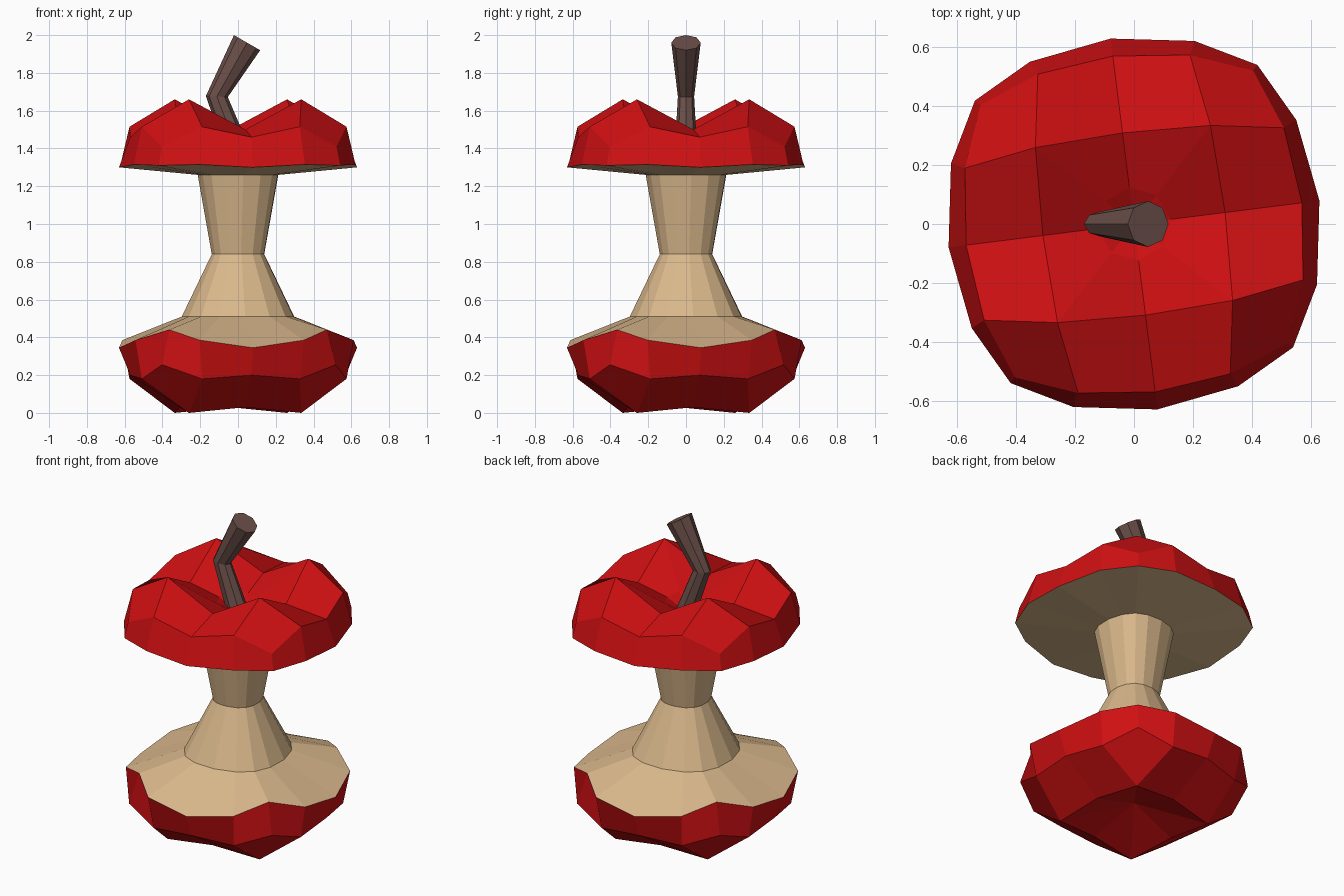
import bpy, bmesh, math
from mathutils import Vector

if "Cube" in bpy.data.objects:
    bpy.data.objects.remove(bpy.data.objects["Cube"])

TWIST = 7.2
OFFSETS = [0, 25.5, 45, 64.5]   # mid, side, corner, side of each quarter


def material(name, rgb):
    m = bpy.data.materials.new(name)
    m.diffuse_color = (*rgb, 1)
    m.use_nodes = True
    m.node_tree.nodes["Principled BSDF"].inputs["Base Color"].default_value = m.diffuse_color
    return m


red = material("red skin", (0.62, 0.005, 0.006))
tan = material("tan flesh", (0.70, 0.48, 0.26))
brown = material("brown stem", (0.15, 0.08, 0.068))


def ring(bm, mid, side, corner):
    """16 points with four-fold symmetry; each argument is (radius, z)."""
    pts = []
    for i in range(16):
        r, z = (mid, side, corner, side)[i % 4]
        a = math.radians(90 * (i // 4) + TWIST + OFFSETS[i % 4])
        pts.append(bm.verts.new((r * math.cos(a), r * math.sin(a), z)))
    return pts


def ring8(bm, mid, corner):
    """8 points alternating mid and corner."""
    pts = []
    for i in range(8):
        r, z = (mid, corner)[i % 2]
        a = math.radians(45 * i + TWIST)
        pts.append(bm.verts.new((r * math.cos(a), r * math.sin(a), z)))
    return pts


def bridge(bm, a, b):
    n = len(a)
    for i in range(n):
        j = (i + 1) % n
        bm.faces.new((a[i], a[j], b[j], b[i]))


def fan(bm, a, centre):
    c = bm.verts.new(centre)
    for i in range(len(a)):
        bm.faces.new((a[i], a[(i + 1) % len(a)], c))


def crown(bm, outer, inner):
    """Join a 16-point ring to an 8-point ring with all-quad corners."""
    for q in range(4):
        o = [outer[(4 * q + k) % 16] for k in range(5)]
        n = [inner[(2 * q + k) % 8] for k in range(3)]
        bm.faces.new((o[0], o[1], n[1], n[0]))
        bm.faces.new((o[1], o[2], o[3], n[1]))
        bm.faces.new((o[3], o[4], n[2], n[1]))


def finish(bm, name, mat, inward=False):
    bmesh.ops.recalc_face_normals(bm, faces=bm.faces)
    me = bpy.data.meshes.new(name)
    bm.to_mesh(me)
    bm.free()
    me.materials.append(mat)
    ob = bpy.data.objects.new(name, me)
    bpy.context.collection.objects.link(ob)
    return ob


TOP_RIM = ((0.635, 1.30), (0.655, 1.315), (0.684, 1.31))
LOW_RIM = ((0.635, 0.345), (0.645, 0.385), (0.595, 0.44))

# upper skin with a pit around the stem
bm = bmesh.new()
rim = ring(bm, *TOP_RIM)
shoulder = ring(bm, (0.575, 1.46), (0.605, 1.515), (0.66, 1.41))
ridge = ring8(bm, (0.312, 1.50), (0.424, 1.66))
pit = ring8(bm, (0.125, 1.45), (0.125, 1.46))
bridge(bm, rim, shoulder)
crown(bm, shoulder, ridge)
bridge(bm, ridge, pit)
fan(bm, pit, (0, 0, 1.38))
finish(bm, "upper_skin", red)

# lower skin with a hollow underneath
bm = bmesh.new()
rim = ring(bm, *LOW_RIM)
belly = ring(bm, (0.575, 0.20), (0.605, 0.18), (0.655, 0.255))
feet = ring8(bm, (0.312, 0.03), (0.424, 0.0))
bridge(bm, rim, belly)
crown(bm, belly, feet)
fan(bm, feet, (0, 0, 0.13))
finish(bm, "lower_skin", red)

# eaten core between the two rims
bm = bmesh.new()
rings = [ring(bm, *LOW_RIM)]
for r, z in ((0.30, 0.51), (0.14, 0.84), (0.215, 1.26)):
    rings.append(ring(bm, (r, z), (r * 1.03, z), (r * 1.06, z)))
rings.append(ring(bm, *TOP_RIM))
for a, b in zip(rings, rings[1:]):
    bridge(bm, a, b)
finish(bm, "core", tan)

# bent stem: centre x, z, half width in x-z plane, half width in y, axis lean
bm = bmesh.new()
loops = []
for x, z, rx, ry, lean in ((0.0, 1.38, 0.065, 0.06, -22),
                           (-0.112, 1.675, 0.058, 0.043, 3),
                           (0.048, 1.96, 0.08, 0.078, 30)):
    t = math.radians(lean)
    loop = []
    for i in range(8):
        a = math.tau * (i + 0.0) / 8
        u = rx * math.cos(a)
        loop.append(bm.verts.new((x + u * math.cos(t), ry * math.sin(a),
                                  z - u * math.sin(t))))
    loops.append(loop)
for a, b in zip(loops, loops[1:]):
    bridge(bm, a, b)
bm.faces.new(loops[0])
bm.faces.new(loops[-1])
finish(bm, "stem", brown)
